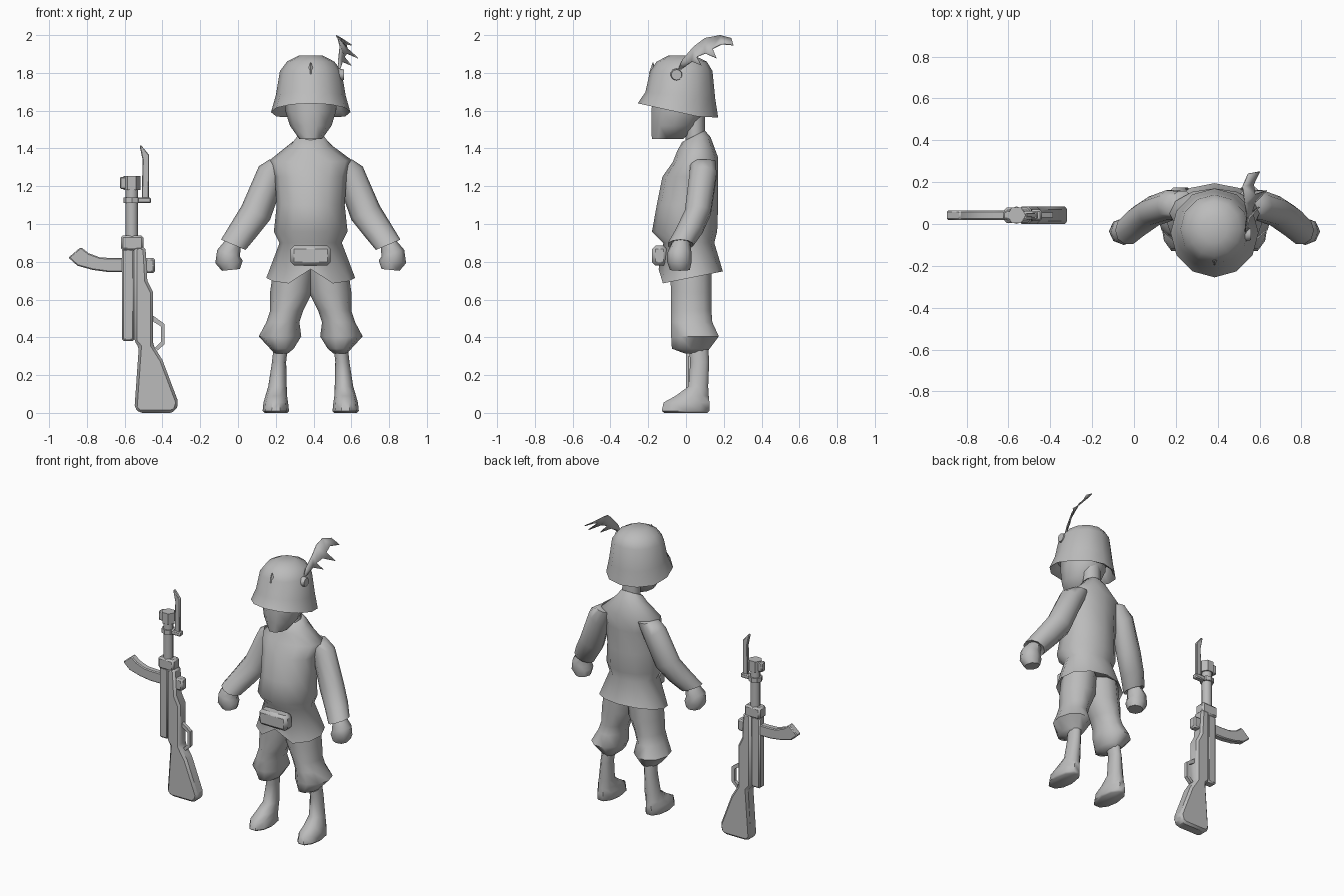
import bpy, bmesh, math

if "Cube" in bpy.data.objects:
    bpy.data.objects.remove(bpy.data.objects["Cube"])

grey = bpy.data.materials.new("plain grey")
grey.use_nodes = True
grey.diffuse_color = (0.5, 0.5, 0.5, 1)
grey.node_tree.nodes["Principled BSDF"].inputs["Base Color"].default_value = (0.5, 0.5, 0.5, 1)

CX = 0.385   # soldier's centre line
GY = 0.042   # rifle's middle depth


def finish(name, bm, angle=60, bevel=0):
    bmesh.ops.recalc_face_normals(bm, faces=bm.faces)
    mesh = bpy.data.meshes.new(name)
    bm.to_mesh(mesh)
    bm.free()
    mesh.materials.append(grey)
    ob = bpy.data.objects.new(name, mesh)
    bpy.context.collection.objects.link(ob)
    if bevel:
        mod = ob.modifiers.new("bevel", "BEVEL")
        mod.width, mod.segments, mod.limit_method = bevel, 1, "ANGLE"
    bpy.ops.object.select_all(action="DESELECT")
    ob.select_set(True)
    bpy.context.view_layer.objects.active = ob
    bpy.ops.object.shade_smooth_by_angle(angle=math.radians(angle))
    return ob


def loft(name, rings, n=12, side=1, cx=CX, tweak=None, angle=60):
    """Skin oval rings (x0, x1, y0, y1, z, slope along y, slope along x)."""
    bm = bmesh.new()
    loops = []
    for i, ring in enumerate(rings):
        x0, x1, y0, y1, z, sy, sx = (tuple(ring) + (0, 0))[:7]
        loop = []
        for k in range(n):
            a = math.tau * k / n
            dx, dy = math.cos(a) * (x1 - x0) / 2, math.sin(a) * (y1 - y0) / 2
            p = [(x0 + x1) / 2 + dx, (y0 + y1) / 2 + dy, z + sy * dy + sx * dx]
            if tweak:
                p = tweak(i, p)
            loop.append(bm.verts.new((cx + side * p[0], p[1], p[2])))
        loops.append(loop)
    for a, b in zip(loops, loops[1:]):
        for k in range(n):
            bm.faces.new((a[k], a[(k + 1) % n], b[(k + 1) % n], b[k]))
    bm.faces.new(loops[0])
    bm.faces.new(loops[-1])
    return finish(name, bm, angle)


def prism(name, outline, half, bevel=0, y=GY, angle=35):
    """Extrude an x-z outline through y."""
    bm = bmesh.new()
    face = bm.faces.new([bm.verts.new((x, y - half, z)) for x, z in outline])
    ext = bmesh.ops.extrude_face_region(bm, geom=[face])
    for v in ext["geom"]:
        if isinstance(v, bmesh.types.BMVert):
            v.co.y += 2 * half
    return finish(name, bm, angle, bevel)


def box(name, x0, x1, z0, z1, half, bevel=0.008, y=GY):
    return prism(name, [(x0, z0), (x1, z0), (x1, z1), (x0, z1)], half, bevel, y)


def sym(h, *rest):
    return (-h, h) + rest


# Tunic with flared hem, notched at the front
def hem(i, p):
    if i >= 7 and abs(p[0]) < 0.01 and p[1] < 0:
        p[2] += 0.08
    return p


loft("tunic", [
    sym(.07, -.02, .10, 1.465, .5), sym(.10, -.045, .13, 1.425, .4),
    sym(.215, -.07, .17, 1.34, .1), sym(.19, -.125, .17, 1.25),
    sym(.18, -.155, .17, 1.1), sym(.195, -.18, .165, .96),
    sym(.165, -.12, .15, .90), sym(.235, -.145, .195, .715, .2),
    sym(.19, -.11, .15, .77, .2)], tweak=hem)

# Head and neck
loft("neck", [sym(.065, 0, .10, 1.42), sym(.06, -.01, .10, 1.6)], n=8)
loft("head", [
    sym(.14, -.18, .11, 1.72), sym(.135, -.19, .11, 1.6),
    sym(.11, -.19, .06, 1.52), sym(.06, -.185, -.01, 1.45)], n=10)


# Helmet with brim, higher over the face
def brim(i, p):
    p[2] = max(p[2], 1.565 if i > 2 else 0)
    return p


loft("helmet", [
    sym(.17, -.20, .13, 1.68), sym(.175, -.20, .13, 1.65, -.15),
    sym(.19, -.22, .15, 1.61, -.2), sym(.21, -.255, .17, 1.592, -.22),
    sym(.185, -.215, .155, 1.68, -.1), sym(.163, -.19, .14, 1.81),
    sym(.125, -.155, .11, 1.86), sym(.06, -.09, .04, 1.893)], tweak=brim)

# Small pointed vent on the helmet front
bm = bmesh.new()
bmesh.ops.create_cone(bm, segments=4, radius1=.022, radius2=.002, depth=.06, cap_ends=True)
for v in bm.verts:
    v.co = (v.co.x + CX, v.co.y - .175, v.co.z + 1.825)
finish("helmet_vent", bm, 30)

# Round badge on the helmet's left side
bm = bmesh.new()
bmesh.ops.create_cone(bm, segments=10, radius1=.034, radius2=.028, depth=.03, cap_ends=True)
for v in bm.verts:
    v.co = (v.co.z + .545, v.co.x - .05, v.co.y + 1.79)
finish("badge", bm, 40)

# Feather plume: thin swept blade with ragged lower edge
blade = [(-.05, 1.80), (-.02, 1.87), (.04, 1.94), (.10, 1.985), (.18, 2.0), (.24, 1.985),
         (.25, 1.95), (.19, 1.955), (.14, 1.93), (.16, 1.88), (.10, 1.905),
         (.055, 1.885), (.08, 1.84), (.03, 1.86), (-.01, 1.83)]
bm = bmesh.new()
face = bm.faces.new([bm.verts.new((.535 + .6 * max(0, y) ** 2 + .6 * max(0, y) * (1.97 - z) / .1, y, z))
                     for y, z in blade])
bmesh.ops.triangulate(bm, faces=[face])
feather = finish("feather", bm, 60)
solid = feather.modifiers.new("thickness", "SOLIDIFY")
solid.thickness = .006

# Front pouch
box("pouch", CX - .106, CX + .106, .78, .885, .04, .018, -.14)

# Arms and legs, built once and mirrored
for label, s in (("left", 1), ("right", -1)):
    loft(label + "_sleeve", [
        (.09, .22, .02, .16, 1.335, 0, .1), (.15, .275, .015, .165, 1.255, 0, .8),
        (.215, .365, -.01, .135, 1.06, 0, .5), (.29, .43, -.06, .09, .96, 0, .45),
        (.345, .475, -.10, .04, .89, 0, .42), (.37, .45, -.08, .02, .90, 0, .42)],
        n=10, side=s)
    loft(label + "_hand", [
        (.37, .45, -.075, .02, .90, 0, .4), (.375, .495, -.10, .03, .845, 0, .3),
        (.36, .505, -.10, .03, .80, 0, -.1), (.375, .47, -.085, .02, .757, 0, -.1)],
        n=8, side=s, angle=45)
    loft(label + "_breeches", [
        (-.02, .195, -.09, .14, .78), (-.01, .215, -.085, .14, .64),
        (.04, .215, -.085, .14, .54), (.06, .235, -.085, .145, .48),
        (.05, .275, -.085, .18, .405), (.09, .215, -.08, .13, .34),
        (.12, .19, -.01, .11, .315)], n=10, side=s)
    loft(label + "_boot", [
        (.12, .195, .01, .12, .36), (.13, .205, .02, .125, .27),
        (.127, .225, .01, .12, .14), (.125, .24, -.06, .125, .09),
        (.12, .25, -.125, .13, .055), (.115, .255, -.135, .13, .01),
        (.125, .245, -.12, .12, 0)], n=10, side=s, angle=50)

# Rifle stock, shaped as one side profile
prism("rifle_stock", [
    (-.55, .88), (-.49, .88), (-.48, .70), (-.45, .64), (-.45, .36), (-.40, .28),
    (-.315, .055), (-.33, .01), (-.36, 0), (-.52, 0), (-.548, .025),
    (-.525, .35), (-.55, .38)], .042, .014)
box("rifle_fore_grip", -.615, -.548, .38, .87, .03, .01)
box("rifle_receiver", -.62, -.50, .86, .94, .038, .012)
box("magazine_catch", -.50, -.44, .74, .82, .028, .01)

# Curved magazine, thickened along an arc
arc = [(-.865, .85), (-.82, .812), (-.75, .79), (-.68, .783), (-.60, .783)]
top = [(-.832, .878), (-.79, .845), (-.73, .823), (-.67, .82), (-.60, .82)]
low = [(2 * a - c, 2 * b - d) for (a, b), (c, d) in zip(arc, top)]
prism("magazine", top + low[::-1], .022, .006)

# Trigger guard
prism("trigger_guard", [
    (-.46, .515), (-.45, .515), (-.388, .47), (-.388, .365), (-.425, .33), (-.44, .345),
    (-.408, .375), (-.408, .458), (-.46, .49)], .012)

# Barrel, muzzle and bayonet
BX = -.562
loft("barrel", [sym(.033, GY - .033, GY + .033, .90), sym(.033, GY - .033, GY + .033, 1.2)], 8, cx=BX)
loft("muzzle", [sym(.045, GY - .042, GY + .042, 1.18), sym(.045, GY - .042, GY + .042, 1.255)],
     6, cx=BX, angle=30)
box("front_sight", -.625, -.57, 1.185, 1.25, .02, .006)
loft("bayonet_ring", [sym(.045, GY - .042, GY + .042, 1.11), sym(.045, GY - .042, GY + .042, 1.14)],
     8, cx=BX, angle=30)
box("bayonet_lug", -.55, -.46, 1.11, 1.14, .02, .006)
prism("bayonet", [(-.51, 1.12), (-.472, 1.12), (-.47, 1.365), (-.515, 1.42), (-.52, 1.41),
                  (-.505, 1.34)], .011, .004)
